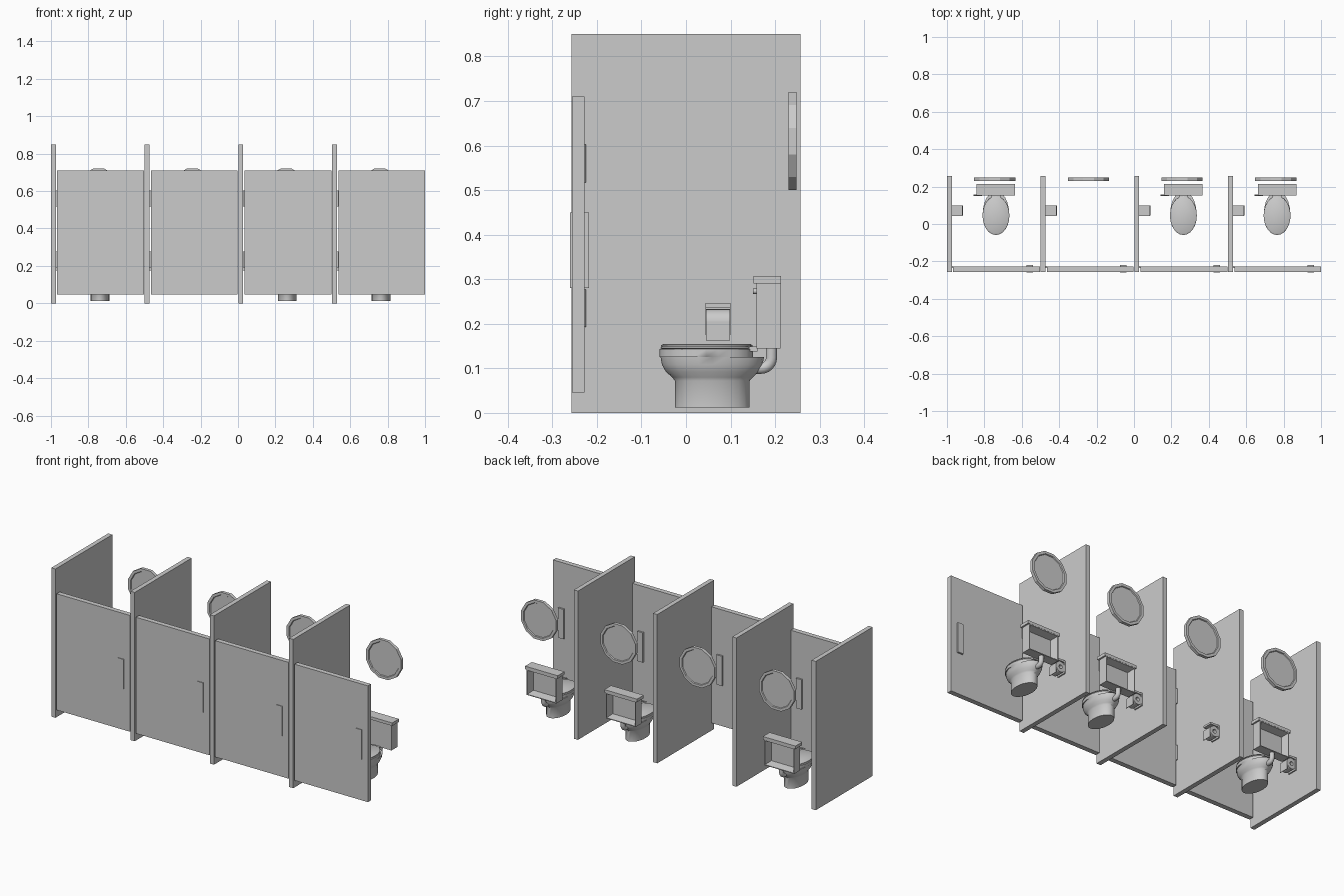
import bpy, bmesh, math
from mathutils import Vector, Matrix

if "Cube" in bpy.data.objects:
    bpy.data.objects.remove(bpy.data.objects["Cube"])

PITCH = 0.501


def finish(name, bm, smooth=False):
    bmesh.ops.recalc_face_normals(bm, faces=bm.faces)
    me = bpy.data.meshes.new(name)
    bm.to_mesh(me)
    bm.free()
    ob = bpy.data.objects.new(name, me)
    bpy.context.collection.objects.link(ob)
    if smooth:
        bpy.ops.object.select_all(action='DESELECT')
        ob.select_set(True)
        bpy.context.view_layer.objects.active = ob
        bpy.ops.object.shade_smooth_by_angle(angle=math.radians(40))
    return ob


def box_bm(x0, x1, y0, y1, z0, z1):
    bm = bmesh.new()
    bmesh.ops.create_cube(bm, size=1)
    for v in bm.verts:
        v.co = Vector(((x0 + x1) / 2 + v.co.x * (x1 - x0),
                       (y0 + y1) / 2 + v.co.y * (y1 - y0),
                       (z0 + z1) / 2 + v.co.z * (z1 - z0)))
    return bm


def box(name, *dims):
    return finish(name, box_bm(*dims))


def bridge(bm, rings, cap=True, loop=False):
    n = len(rings[0])
    pairs = list(zip(rings, rings[1:])) + ([(rings[-1], rings[0])] if loop else [])
    for a, b in pairs:
        for i in range(n):
            bm.faces.new((a[i], a[(i + 1) % n], b[(i + 1) % n], b[i]))
    if cap and not loop:
        bm.faces.new(rings[0])
        bm.faces.new(rings[-1])


def oval_loft(name, x, sections, n=24):
    # sections: (z, front y, back y, half width)
    bm = bmesh.new()
    rings = []
    for z, y0, y1, w in sections:
        rings.append([bm.verts.new((x + w * math.cos(t), (y0 + y1) / 2 + (y1 - y0) / 2 * math.sin(t), z))
                      for t in (2 * math.pi * i / n for i in range(n))])
    bridge(bm, rings)
    return finish(name, bm, True)


def cylinder(name, centre, r, length, axis, n=12):
    bm = bmesh.new()
    rot = Vector((0, 0, 1)).rotation_difference(Vector(axis)).to_matrix().to_4x4()
    bmesh.ops.create_cone(bm, cap_ends=True, segments=n, radius1=r, radius2=r, depth=length,
                          matrix=Matrix.Translation(centre) @ rot)
    return finish(name, bm, True)


def ring_y(name, x, z, profile, n, phase=0, loop=False, smooth=False):
    # profile of (radius, y) turned about a y axis
    bm = bmesh.new()
    rings = []
    for r, y in profile:
        rings.append([bm.verts.new((x + r * math.cos(phase + 2 * math.pi * i / n), y,
                                    z + r * math.sin(phase + 2 * math.pi * i / n))) for i in range(n)])
    bridge(bm, rings, loop=loop)
    return finish(name, bm, smooth)


def pipe(name, x, pts, r, n=10):
    # tube along a path in the yz plane
    bm = bmesh.new()
    rings = []
    for i, (y, z) in enumerate(pts):
        a, b = pts[max(i - 1, 0)], pts[min(i + 1, len(pts) - 1)]
        t = Vector((0, b[0] - a[0], b[1] - a[1])).normalized()
        s = Vector((1, 0, 0)).cross(t)
        rings.append([bm.verts.new(Vector((x, y, z)) + r * (math.cos(k) * Vector((1, 0, 0)) + math.sin(k) * s))
                      for k in (2 * math.pi * j / n for j in range(n))])
    bridge(bm, rings)
    return finish(name, bm, True)


def toilet(x):
    # pedestal and bowl
    oval_loft("bowl", x, [(0.012, -0.025, 0.143, 0.05), (0.072, -0.025, 0.143, 0.05),
                          (0.08, -0.031, 0.15, 0.054), (0.092, -0.045, 0.163, 0.062),
                          (0.108, -0.054, 0.172, 0.068), (0.125, -0.057, 0.175, 0.07),
                          (0.126, -0.059, 0.15, 0.072), (0.143, -0.059, 0.15, 0.072)])
    # seat and closed lid
    oval_loft("seat", x, [(0.143, -0.054, 0.146, 0.068), (0.146, -0.058, 0.149, 0.072),
                          (0.149, -0.054, 0.146, 0.069)])
    oval_loft("seat_lid", x, [(0.149, -0.056, 0.149, 0.071), (0.152, -0.056, 0.149, 0.071),
                              (0.155, -0.05, 0.144, 0.066)])
    box("seat_hinge", x - 0.024, x + 0.024, 0.138, 0.16, 0.138, 0.149)
    # tank open at the back
    bm = box_bm(x - 0.094, x + 0.094, 0.158, 0.212, 0.145, 0.29)
    bm.normal_update()
    back = max(bm.faces, key=lambda f: f.calc_center_median().y)
    bmesh.ops.inset_region(bm, faces=[back], thickness=0.006)
    bmesh.ops.inset_region(bm, faces=[back], thickness=0.012, depth=-0.044)
    finish("tank", bm)
    box("tank_lid", x - 0.103, x + 0.103, 0.152, 0.213, 0.29, 0.307)
    # flush lever
    cylinder("flush_pivot", (x - 0.082, 0.155, 0.273), 0.006, 0.01, (0, 1, 0))
    cylinder("flush_lever", (x - 0.1, 0.154, 0.273), 0.004, 0.042, (1, 0, 0), 8)
    # bent pipe from tank to bowl
    arc = [(0.168 + 0.024 * math.cos(a), 0.124 - 0.024 * math.sin(a))
           for a in (math.pi / 2 * i / 6 for i in range(7))]
    pipe("flush_pipe", x, [(0.192, 0.15)] + arc + [(0.14, 0.1)], 0.013)


def paper_holder(x):
    # x is the partition face carrying the holder
    box("holder_plate", x, x + 0.007, 0.044, 0.1, 0.175, 0.247)
    box("holder_cover", x, x + 0.058, 0.044, 0.1, 0.236, 0.247)
    ring_y("paper_roll", x + 0.031, 0.203, [(0.03, 0.045), (0.03, 0.099), (0.011, 0.099), (0.011, 0.045)],
           20, loop=True, smooth=True)
    box("paper_tail", x + 0.058, x + 0.061, 0.045, 0.099, 0.162, 0.205)


for i in range(4):
    dx = i * PITCH
    # partition, door and pull handle through the door
    box("partition", -1.0 + dx, -0.974 + dx, -0.257, 0.257, 0, 0.85)
    box("door", -0.967 + dx, -0.503 + dx, -0.256, -0.228, 0.046, 0.71)
    box("door_handle", -0.576 + dx, -0.541 + dx, -0.26, -0.218, 0.28, 0.45)
    for z in (0.235, 0.56):
        cylinder("door_hinge", (-0.9705 + dx, -0.23, z), 0.006, 0.085, (0, 0, 1))
    # twelve-sided mirror with a recessed pane
    ring_y("mirror", -0.745 + dx, 0.61, [(0.096, 0.235), (0.099, 0.23), (0.114, 0.23), (0.114, 0.248),
                                         (0.099, 0.248), (0.096, 0.243)], 12, math.radians(15))
    paper_holder(-0.974 + dx)
    # the second stall has no toilet
    if i != 1:
        toilet(-0.738 + dx)
